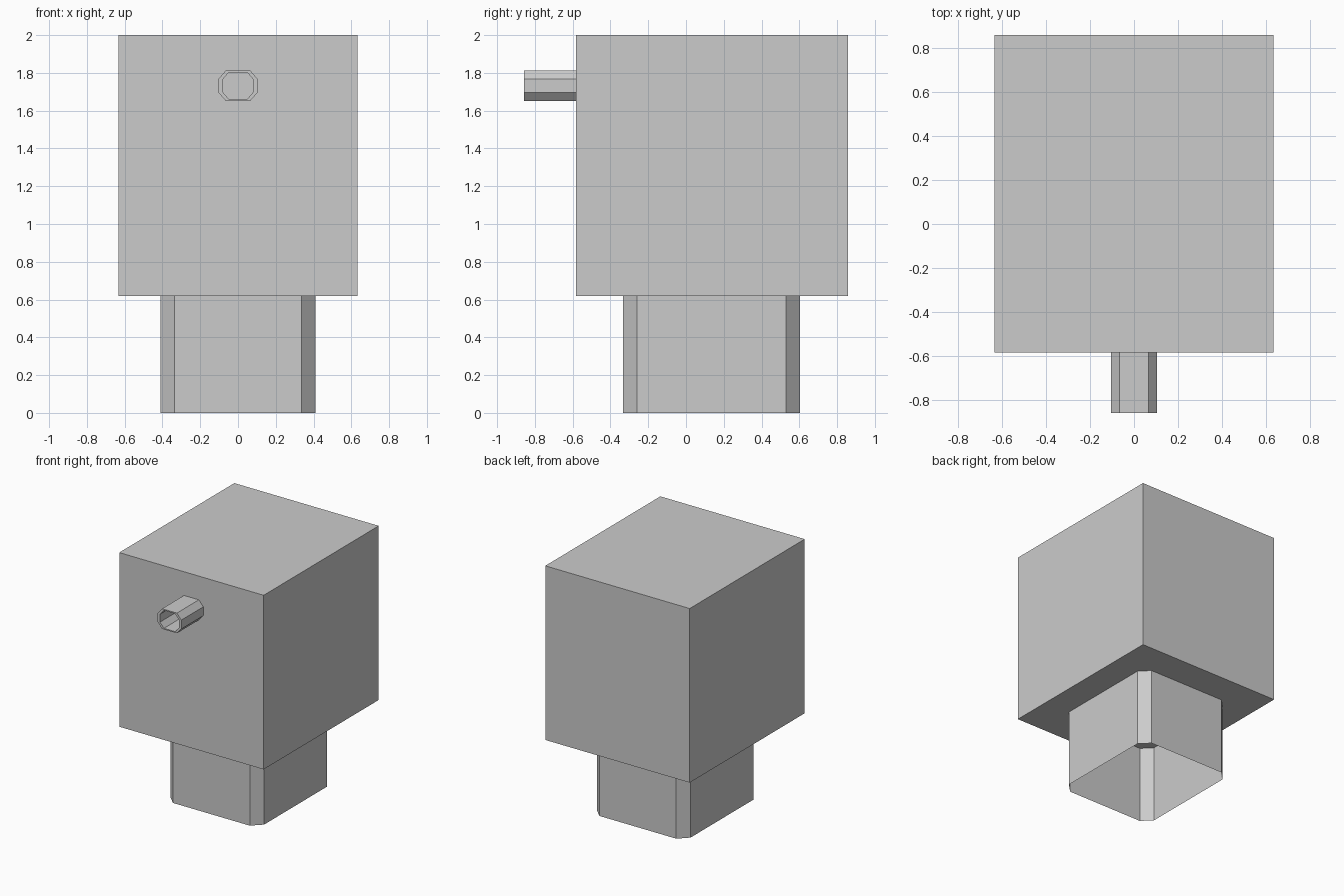
import bpy
import bmesh

if "Cube" in bpy.data.objects:
    bpy.data.objects.remove(bpy.data.objects["Cube"], do_unlink=True)

# Single plain grey
grey = bpy.data.materials.new("light_grey")
grey.use_nodes = True
color = (0.6, 0.6, 0.6, 1)
grey.diffuse_color = color
grey.node_tree.nodes["Principled BSDF"].inputs["Base Color"].default_value = color


def octagon(hw, hh, fw, fh):
    """Chamfered rectangle: half sizes, then half lengths of the flat sides."""
    return [(hw, -fh), (hw, fh), (fw, hh), (-fw, hh),
            (-hw, fh), (-hw, -fh), (-fw, -hh), (fw, -hh)]


def skin(name, loops, closed=False):
    """Join successive loops of points with quads."""
    bm = bmesh.new()
    rings = [[bm.verts.new(p) for p in loop] for loop in loops]
    pairs = list(zip(rings, rings[1:]))
    for a, b in pairs:
        for i in range(len(a)):
            j = (i + 1) % len(a)
            bm.faces.new((a[i], a[j], b[j], b[i]))
    if closed:
        bm.faces.new(list(reversed(rings[0])))
        bm.faces.new(rings[-1])
    mesh = bpy.data.meshes.new(name)
    bm.to_mesh(mesh)
    bm.free()
    mesh.materials.append(grey)
    obj = bpy.data.objects.new(name, mesh)
    bpy.context.collection.objects.link(obj)
    return obj


# Main box
front, back, floor, top = -0.583, 0.858, 0.62, 2.0
half = 0.633
corners = [(-half, front), (half, front), (half, back), (-half, back)]
skin("main_box", [[(x, y, z) for x, y in corners] for z in (floor, top)], closed=True)

# Hollow chamfered base, open underneath
profile = octagon(0.411, 0.469, 0.337, 0.395)
skin("base_sleeve", [[(x, y + 0.135, z) for x, y in profile] for z in (0, floor)])

# Hollow spout: outer wall, front rim, inner wall
outer = octagon(0.104, 0.08, 0.065, 0.035)
inner = octagon(0.083, 0.071, 0.049, 0.031)
tip = -0.858
skin("spout", [[(x, y, z + 1.732) for x, z in ring]
               for ring, y in ((outer, front), (outer, tip), (inner, tip), (inner, front))])
